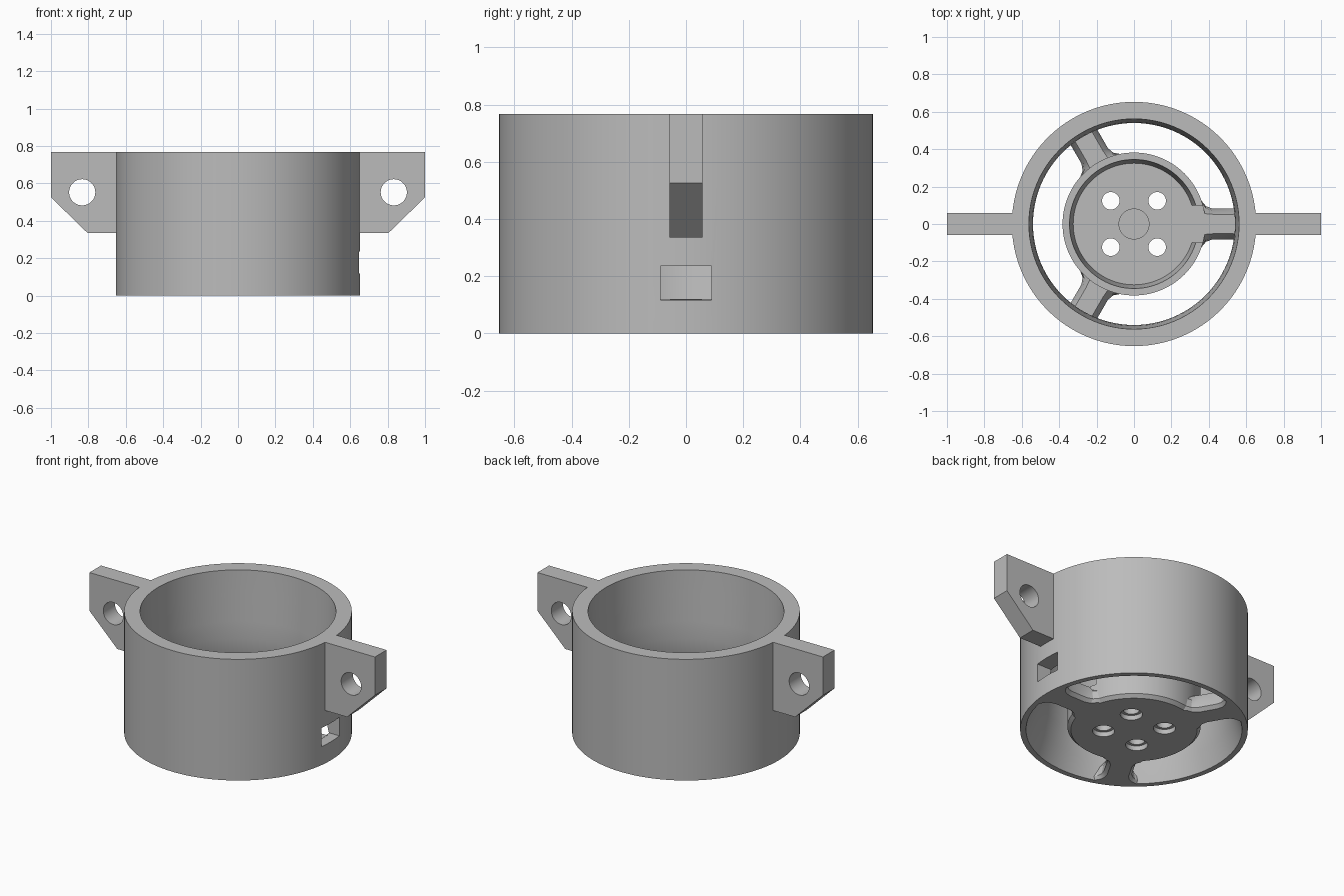
import bpy, bmesh
from math import pi, radians
from mathutils import Matrix, Vector

cube = bpy.data.objects.get("Cube")
if cube:
    bpy.data.objects.remove(cube, do_unlink=True)

grey = bpy.data.materials.new("light grey")
grey.use_nodes = True
COLOUR = (0.5, 0.5, 0.5, 1)
grey.diffuse_color = COLOUR
grey.node_tree.nodes["Principled BSDF"].inputs["Base Color"].default_value = COLOUR


def finish(bm, name):
    bmesh.ops.remove_doubles(bm, verts=bm.verts, dist=1e-5)
    bmesh.ops.recalc_face_normals(bm, faces=bm.faces)
    mesh = bpy.data.meshes.new(name)
    bm.to_mesh(mesh)
    bm.free()
    ob = bpy.data.objects.new(name, mesh)
    bpy.context.collection.objects.link(ob)
    mesh.materials.append(grey)
    return ob


def lathe(name, profile, steps=96, centre=(0, 0, 0)):
    """Revolve a closed (radius, height) profile about z."""
    bm = bmesh.new()
    vs = [bm.verts.new((r, 0, z)) for r, z in profile]
    edges = [bm.edges.new((a, b)) for a, b in zip(vs, vs[1:] + vs[:1])
             if a.co.xy.length + b.co.xy.length > 0]
    bmesh.ops.spin(bm, geom=vs + edges, cent=(0, 0, 0), axis=(0, 0, 1),
                   angle=2 * pi, steps=steps)
    bmesh.ops.translate(bm, verts=bm.verts, vec=centre)
    return finish(bm, name)


def loft(name, rings):
    """Skin a stack of matching point loops and cap both ends."""
    bm = bmesh.new()
    loops = [[bm.verts.new(p) for p in ring] for ring in rings]
    n = len(loops[0])
    for a, b in zip(loops, loops[1:]):
        for i in range(n):
            j = (i + 1) % n
            bm.faces.new((a[i], a[j], b[j], b[i]))
    bm.faces.new(loops[0][::-1])
    bm.faces.new(loops[-1])
    return finish(bm, name)


def box(name, lo, hi):
    bm = bmesh.new()
    bmesh.ops.create_cube(bm, size=1)
    lo, hi = Vector(lo), Vector(hi)
    bmesh.ops.scale(bm, verts=bm.verts, vec=hi - lo)
    bmesh.ops.translate(bm, verts=bm.verts, vec=(lo + hi) / 2)
    return finish(bm, name)


def activate(ob):
    bpy.ops.object.select_all(action='DESELECT')
    ob.select_set(True)
    bpy.context.view_layer.objects.active = ob


def cut(ob, cutter):
    mod = ob.modifiers.new("cut", 'BOOLEAN')
    mod.operation = 'DIFFERENCE'
    mod.solver = 'EXACT'
    mod.object = cutter
    activate(ob)
    bpy.ops.object.modifier_apply(modifier=mod.name)
    bpy.data.objects.remove(cutter, do_unlink=True)


HEIGHT, HUB, FLOOR = 0.767, 0.27, 0.12
parts = []

# Duct ring with a narrowed throat and a cable slot through the wall
duct = lathe("duct_ring", [(0.653, 0), (0.653, HEIGHT), (0.562, HEIGHT), (0.555, 0.62),
                           (0.545, 0.45), (0.54, 0.34), (0.55, 0.24), (0.58, 0.12),
                           (0.62, 0)])
cut(duct, box("slot_cutter", (0.45, -0.09, 0.117), (0.75, 0.09, 0.235)))
parts.append(duct)

# Motor cup: recessed floor, open notch for the cable, four screw holes
cup = lathe("motor_cup", [(0, 0), (0.362, 0), (0.382, 0.02), (0.382, HUB), (0.345, HUB),
                          (0.325, FLOOR), (0.08, FLOOR), (0.08, 0.11), (0, 0.11)])
cut(cup, box("notch_cutter", (0.2, -0.1, FLOOR), (0.5, 0.1, 0.5)))
for sx in (-1, 1):
    for sy in (-1, 1):
        cut(cup, lathe("screw_cutter", [(0, -0.01), (0.064, -0.01), (0.064, 0.03),
                                        (0.047, 0.03), (0.047, 0.3), (0, 0.3)],
                       32, (0.124 * sx, 0.124 * sy, 0)))
parts.append(cup)

# Three arms, flared where they meet the cup and the ring
outline = [(0.3, 0.15), (0.36, 0.125), (0.385, 0.095), (0.42, 0.082), (0.53, 0.082),
           (0.565, 0.09), (0.59, 0.11), (0.61, 0.145), (0.625, 0.15)]
top_outline = [(min(r, 0.575), w) for r, w in outline]


def arm_ring(points, inset, z):
    side = [(r, w - inset) for r, w in points]
    return [(r, -w, z) for r, w in side] + [(r, w, z) for r, w in reversed(side)]


for i, name in enumerate(("cable_arm", "back_arm", "front_arm")):
    bottom = arm_ring(outline, 0.02, 0)
    lower = arm_ring(outline, 0, 0.02)
    upper = arm_ring([(min(r, 0.6), w) for r, w in outline], 0.01, 0.075)
    top = arm_ring([(min(r, 0.585), min(w, 0.085)) for r, w in outline], 0.03, 0.118)
    arm = loft(name, [bottom, lower, upper, top])
    arm.data.transform(Matrix.Rotation(radians(120 * i), 4, 'Z'))
    parts.append(arm)

# Mounting tabs with a bolt hole
shape = [(0.63, 0.335), (0.805, 0.335), (1, 0.525), (1, HEIGHT), (0.63, HEIGHT)]
for s, name in ((1, "left_tab"), (-1, "right_tab")):
    tab = loft(name, [[(s * x, y, z) for x, z in shape] for y in (-0.058, 0.058)])
    hole = lathe("bolt_cutter", [(0, -0.2), (0.07, -0.2), (0.07, 0.2), (0, 0.2)], 48)
    hole.data.transform(Matrix.Translation((s * 0.833, 0, 0.552))
                        @ Matrix.Rotation(pi / 2, 4, 'X'))
    cut(tab, hole)
    parts.append(tab)

for ob in parts:
    activate(ob)
    bpy.ops.object.shade_smooth_by_angle(angle=radians(25))
